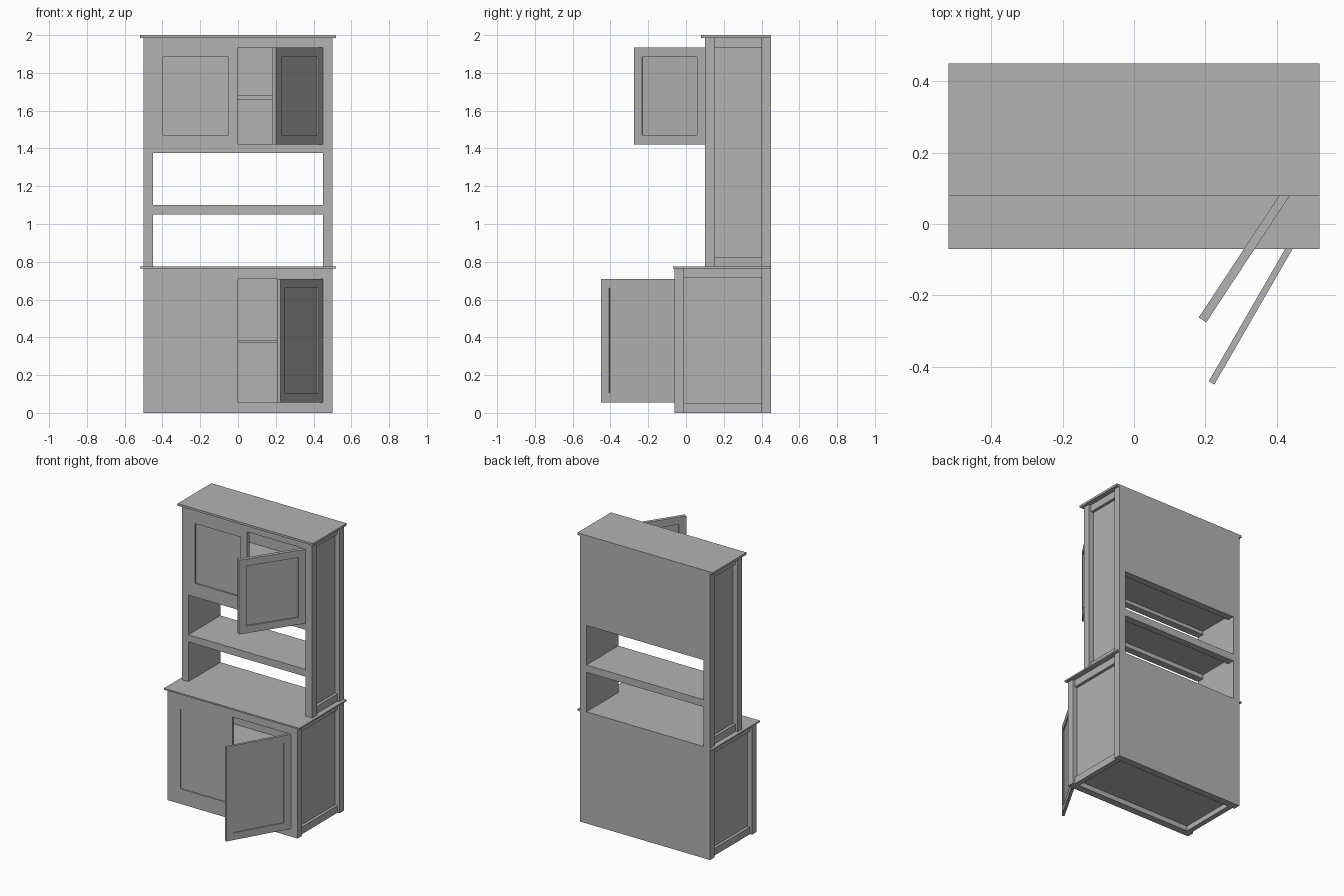
import bpy, bmesh, math
from mathutils import Matrix, Vector

default = bpy.data.objects.get("Cube")
if default:
    bpy.data.objects.remove(default, do_unlink=True)

GREY = (0.45, 0.45, 0.45, 1)
paint = bpy.data.materials.new("grey_paint")
paint.use_nodes = True
paint.diffuse_color = GREY
paint.node_tree.nodes["Principled BSDF"].inputs["Base Color"].default_value = GREY

HALF, POST, BACK = 0.5, 0.05, 0.45
INNER = HALF - POST


def build(name, boxes):
    """One object from (x0, x1, y0, y1, z0, z1) boxes."""
    bm = bmesh.new()
    for x0, x1, y0, y1, z0, z1 in boxes:
        place = Matrix.Translation(((x0 + x1) / 2, (y0 + y1) / 2, (z0 + z1) / 2))
        size = Matrix.Diagonal((x1 - x0, y1 - y0, z1 - z0, 1))
        bmesh.ops.create_cube(bm, size=1, matrix=place @ size)
    mesh = bpy.data.meshes.new(name)
    bm.to_mesh(mesh)
    bm.free()
    mesh.materials.append(paint)
    obj = bpy.data.objects.new(name, mesh)
    bpy.context.collection.objects.link(obj)
    return obj


def side(name, sign, front, z0, z1):
    """Corner posts, set-back rails and a recessed panel."""
    def span(a, b):
        return tuple(sorted((sign * a, sign * b)))
    y0, y1 = front + POST, BACK - POST
    build(name, [
        (*span(INNER, HALF), front, y0, z0, z1),
        (*span(INNER, HALF), y1, BACK, z0, z1),
        (*span(INNER, 0.485), y0, y1, z0, z0 + POST),
        (*span(INNER, 0.485), y0, y1, z1 - POST, z1),
        (*span(INNER, 0.465), y0, y1, z0 + POST, z1 - POST),
    ])


def door(name, hinge_x, front, z0, z1, sign, thick, angle=0):
    """Framed door with a thin middle panel, swung about its hinge edge."""
    w, f, h = INNER, POST, z1 - z0
    def span(a, b):
        return tuple(sorted((sign * a, sign * b)))
    obj = build(name, [
        (*span(0, f), 0, thick, 0, h),
        (*span(w - f, w), 0, thick, 0, h),
        (*span(f, w - f), 0, thick, 0, f),
        (*span(f, w - f), 0, thick, h - f, h),
        (*span(f, w - f), thick * 0.35, thick * 0.65, f, h - f),
    ])
    obj.location = Vector((hinge_x, front, z0))
    obj.rotation_euler.z = math.radians(angle)


def rails(name, front, z0, z1):
    """Front and back rails between the posts."""
    build(name, [(-INNER, INNER, front, front + POST, z0, z1),
                 (-INNER, INNER, BACK - POST, BACK, z0, z1)])


def board(name, front, z0, z1):
    build(name, [(-INNER, INNER, front, BACK - 0.02, z0, z1)])


LOW, HIGH = -0.06, 0.10

# Side frames
for label, sign in (("left", 1), ("right", -1)):
    side("base_side_" + label, sign, LOW, 0, 0.765)
    side("hutch_side_" + label, sign, HIGH, 0.775, 1.985)

# Base cupboard
rails("base_bottom_rails", LOW, 0, 0.055)
rails("base_top_rails", LOW, 0.71, 0.765)
build("base_back", [(-INNER, INNER, BACK - 0.02, BACK, 0.055, 0.71)])
board("base_floor", LOW + POST, 0.035, 0.055)
board("base_shelf", LOW + 0.03, 0.37, 0.387)
build("countertop", [(-0.52, 0.52, -0.07, BACK, 0.765, 0.775)])

# Hutch cupboard and open shelf
rails("hutch_shelf_rails", HIGH, 1.05, 1.10)
board("hutch_open_shelf", HIGH + POST, 1.08, 1.10)
rails("hutch_bottom_rails", HIGH, 1.375, 1.42)
board("hutch_floor", HIGH + POST, 1.40, 1.42)
board("hutch_inner_shelf", HIGH + 0.03, 1.66, 1.68)
rails("hutch_top_rails", HIGH, 1.935, 1.985)
build("hutch_back", [(-INNER, INNER, BACK - 0.02, BACK, 1.42, 1.935)])
build("crown_board", [(-0.52, 0.52, 0.08, BACK, 1.985, 2.0)])

# Closed doors on the right, swung open on the left
door("base_door_closed", -INNER, LOW, 0.055, 0.71, 1, 0.018)
door("base_door_open", INNER, LOW, 0.055, 0.71, -1, 0.018, 60)
door("hutch_door_closed", -INNER, HIGH, 1.42, 1.935, 1, 0.025)
door("hutch_door_open", INNER, HIGH, 1.42, 1.935, -1, 0.025, 56.6)
